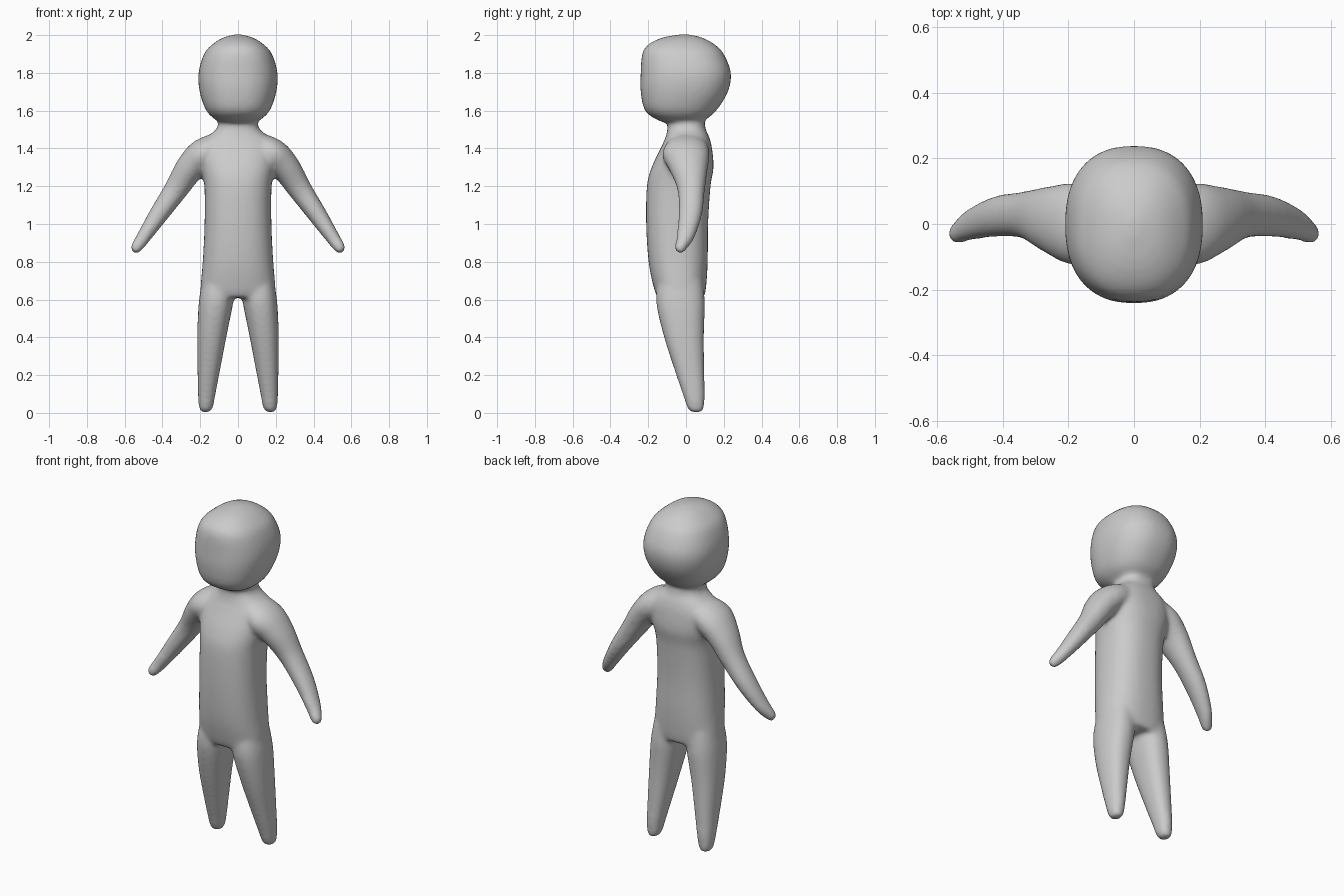
import bpy, bmesh, math
from mathutils import Vector

if "Cube" in bpy.data.objects:
    bpy.data.objects.remove(bpy.data.objects["Cube"])

SIDES = 40
STEPS = 5


def spline(rows):
    """Catmull-Rom interpolation of the ring table."""
    out = []
    for i in range(len(rows) - 1):
        a, b = rows[max(i - 1, 0)], rows[i]
        c, d = rows[i + 1], rows[min(i + 2, len(rows) - 1)]
        for s in range(STEPS):
            t = s / STEPS
            out.append([0.5 * (2 * q + (r - p) * t + (2 * p - 5 * q + 4 * r - w) * t * t
                               + (3 * q - p - 3 * r + w) * t ** 3)
                        for p, q, r, w in zip(a, b, c, d)])
    return out + [list(rows[-1])]


def skin(bm, rings):
    """Join rings of points into a closed tube."""
    loops = [[bm.verts.new(p) for p in ring] for ring in rings]
    faces = [bm.faces.new(loops[0]), bm.faces.new(loops[-1])]
    for a, b in zip(loops, loops[1:]):
        for i in range(SIDES):
            j = (i + 1) % SIDES
            faces.append(bm.faces.new((a[i], a[j], b[j], b[i])))
    bmesh.ops.recalc_face_normals(bm, faces=faces)


def section(power):
    """Unit superellipse outline."""
    for i in range(SIDES):
        a = 2 * math.pi * i / SIDES
        c, s = math.cos(a), math.sin(a)
        yield (math.copysign(abs(c) ** (2 / power), c),
               math.copysign(abs(s) ** (2 / power), s))


def upright(bm, rows, power):
    """Rows: height, x left, x right, y front, y back."""
    skin(bm, [[((l + r) / 2 + (r - l) / 2 * u, (f + b) / 2 + (b - f) / 2 * v, z)
               for u, v in section(power)] for z, l, r, f, b in spline(rows)])


def limb(bm, rows, side):
    """Rows: x, z, radius across, y front, y back; rings follow the path."""
    pts, rings = spline(rows), []
    for i, (x, z, rad, f, b) in enumerate(pts):
        p, q = pts[max(i - 1, 0)], pts[min(i + 1, len(pts) - 1)]
        d = Vector((q[0] - p[0], q[1] - p[1])).normalized()
        rings.append([(side * (x - d.y * rad * u), (f + b) / 2 + (b - f) / 2 * v,
                       z + d.x * rad * u) for u, v in section(2.1)])
    skin(bm, rings)


bm = bmesh.new()

# Head
head = [(1.535, .07, -.10, .07), (1.55, .115, -.15, .10), (1.6, .168, -.217, .16),
        (1.7, .203, -.24, .222), (1.8, .209, -.24, .238), (1.9, .18, -.232, .2),
        (1.95, .137, -.2, .153), (1.985, .082, -.13, .09), (2.003, .02, -.04, .02)]
upright(bm, [(z, -x, x, f, b) for z, x, f, b in head], 2.35)

# Neck, shoulders and torso
torso = [(.61, .185, -.15, .095), (.66, .198, -.17, .106), (.8, .187, -.198, .115),
         (1.0, .177, -.211, .117), (1.2, .178, -.207, .13), (1.3, .195, -.182, .146),
         (1.4, .205, -.135, .138), (1.46, .165, -.108, .123), (1.51, .11, -.098, .102),
         (1.6, .1, -.095, .095)]
upright(bm, [(z, -x, x, f, b) for z, x, f, b in torso], 2.4)

# Legs and arms, mirrored
leg = [(.002, .155, .19, .03, .08), (.025, .134, .206, .008, .095), (.1, .119, .212, -.018, .1),
       (.2, .1, .214, -.052, .098), (.4, .062, .216, -.116, .095),
       (.58, .026, .208, -.157, .1), (.7, .01, .19, -.15, .09)]
arm = [(.08, 1.42, .07, -.09, .11), (.18, 1.37, .085, -.125, .125), (.255, 1.295, .077, -.09, .115),
       (.33, 1.18, .063, -.045, .1), (.42, 1.05, .051, -.04, .085), (.5, .93, .038, -.05, .045),
       (.54, .872, .031, -.06, .004), (.555, .85, .015, -.042, -.015)]
for side in (-1, 1):
    upright(bm, [(z, side * l, side * r, f, b) for z, l, r, f, b in leg], 2.3)
    limb(bm, arm, side)

mesh = bpy.data.meshes.new("body")
bm.to_mesh(mesh)
bm.free()
body = bpy.data.objects.new("body", mesh)
bpy.context.collection.objects.link(body)

# Plain grey clay
clay = bpy.data.materials.new("grey clay")
clay.diffuse_color = (0.6, 0.6, 0.6, 1)
clay.use_nodes = True
clay.node_tree.nodes["Principled BSDF"].inputs["Base Color"].default_value = clay.diffuse_color
mesh.materials.append(clay)

# Fuse the parts and soften the joins
fuse = body.modifiers.new("fuse", 'REMESH')
fuse.mode = 'VOXEL'
fuse.voxel_size = 0.011
fuse.use_smooth_shade = True
soften = body.modifiers.new("soften", 'SMOOTH')
soften.factor = 0.5
soften.iterations = 14
